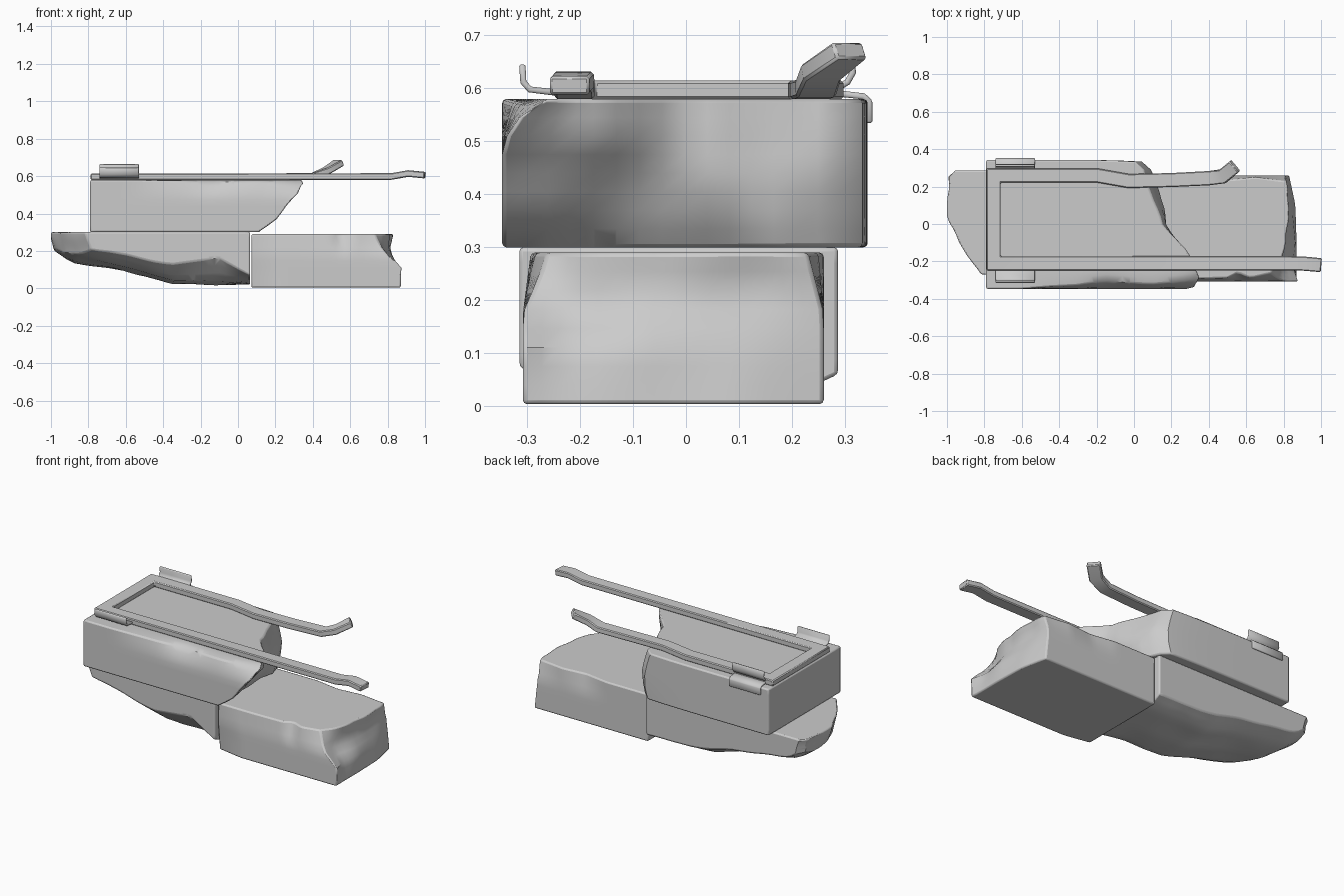
import bpy, bmesh, math
from mathutils import Vector, noise

if "Cube" in bpy.data.objects:
    bpy.data.objects.remove(bpy.data.objects["Cube"])


def lerp(xs, vs, t):
    """Piecewise linear lookup."""
    if t <= xs[0]:
        return vs[0]
    for a, b, p, q in zip(xs, xs[1:], vs, vs[1:]):
        if t <= b:
            return p + (q - p) * (t - a) / (b - a)
    return vs[-1]


def table(ys, zs, rows, y, z):
    """Lookup in a small 2D table, one row per y."""
    return lerp(ys, [lerp(zs, r, z) for r in rows], y)


def rough(p, amp, freq=7):
    return amp * noise.noise(Vector(p) * freq)


def finish(name, bm, bevel, segs=2, solid=0):
    bmesh.ops.recalc_face_normals(bm, faces=bm.faces)
    me = bpy.data.meshes.new(name)
    bm.to_mesh(me)
    bm.free()
    ob = bpy.data.objects.new(name, me)
    bpy.context.collection.objects.link(ob)
    if solid:
        m = ob.modifiers.new("thickness", 'SOLIDIFY')
        m.thickness, m.offset = solid, 0
    m = ob.modifiers.new("soft_edges", 'BEVEL')
    m.width, m.segments, m.limit_method = bevel, segs, 'ANGLE'
    m.angle_limit = math.radians(45)
    bpy.ops.object.select_all(action='DESELECT')
    ob.select_set(True)
    bpy.context.view_layer.objects.active = ob
    bpy.ops.object.shade_smooth_by_angle(angle=math.radians(35))
    return ob


def stone(name, shape, n=(28, 16, 8)):
    """Gridded box whose 0..1 coordinates are placed by the shape function."""
    bm = bmesh.new()
    verts = {}

    def vert(key):
        if key not in verts:
            verts[key] = bm.verts.new(shape(*[k / m for k, m in zip(key, n)]))
        return verts[key]

    for ax in range(3):
        b, c = (ax + 1) % 3, (ax + 2) % 3
        for side in (0, n[ax]):
            for i in range(n[b]):
                for j in range(n[c]):
                    quad = []
                    for di, dj in ((0, 0), (1, 0), (1, 1), (0, 1)):
                        key = [0, 0, 0]
                        key[ax], key[b], key[c] = side, i + di, j + dj
                        quad.append(vert(tuple(key)))
                    bm.faces.new(quad)
    return finish(name, bm, 0.008)


# Upper slab: slanted broken right end, chipped front top edge
def upper(u, v, w):
    y, z = -0.347 + 0.69 * v, 0.30 + 0.28 * w
    end = table([-.35, -.17, 0, .17, .30, .345], [.30, .36, .44, .51, .58],
                [[.11, .20, .26, .33, .35], [.09, .15, .22, .29, .31],
                 [.10, .14, .17, .17, .15], [.11, .13, .14, .12, .09],
                 [.07, .09, .09, .07, .05], [.02, .04, .04, .02, 0]], y, z)
    x = -0.79 + (end + 0.79) * u
    x += u ** 8 * rough((0, y, z), 0.02)
    chip = lerp([-.6, -.45, -.3, -.15, 0, .1, .25, .35],
                [0, .012, .02, .045, .03, .025, .04, .06], x)
    top = max(0, (w - 0.7) / 0.3)
    y += chip * top * max(0, 1 - v * 4)
    if v == 0 and w == 1:
        z -= chip * 0.3
    y -= 0.02 * u ** 6 * max(0, v - 0.5)
    return x, y, z


# Lower left slab: underside broken away towards the left
def lower_left(u, v, w):
    y0 = -0.27 - 0.045 * u
    y = y0 + (0.287 - y0) * v
    left = lerp([-.27, -.09, -.02, .03, .26, .29],
                [-.82, -.95, -.975, -1, -1, -.95], y)
    x = left + (0.065 - left) * u
    xs = [-1, -.9, -.7, -.5, -.35, -.1, .065]
    low = table([-.31, -.19, 0, .2, .287], xs,
                [[.24, .23, .22, .18, .15, .16, .07],
                 [.23, .19, .14, .09, .04, .04, .025],
                 [.21, .15, .11, .07, .02, .02, .02],
                 [.20, .14, .115, .07, .03, .02, .02],
                 [.22, .17, .15, .12, .08, .06, .06]], y, x)
    low += rough((x, y, 0), 0.016, 5) * (1 - u ** 4)
    z = low + (0.30 - low) * w
    x += (1 - u) ** 10 * (0.03 * (1 - w) + rough((0, y, z), 0.02))
    return max(x, -1), y, z


# Lower right slab: scooped right end, nicked top edges
def lower_right(u, v, w):
    y, z = -0.308 + 0.568 * v, 0.004 + 0.286 * w
    end = table([-.31, -.22, -.1, .1, .26], [0, .12, .17, .22, .29],
                [[.87, .877, .81, .77, .73], [.87, .85, .79, .78, .77],
                 [.87, .86, .82, .805, .82], [.865, .845, .83, .815, .83],
                 [.83, .82, .81, .80, .81]], y, z)
    x = 0.072 + (end - 0.072) * u
    x += u ** 10 * w * rough((3, y, z), 0.02)
    top = max(0, (w - 0.6) / 0.4)
    y += top * max(0, 1 - v * 5) * lerp(
        [.07, .3, .5, .55, .62, .75], [.015, .015, .02, .05, .02, .05], x)
    y -= top * max(0, v * 5 - 4) * lerp([.35, .5, .65, .8],
                                        [0, .025, .01, .03], x)
    # Broken lower left edge of the front face
    y += max(0, 1 - v * 8) * max(0, 1 - u * 5) * 0.03 * (1 - w)
    return x, y, z


stone("upper_slab", upper)
stone("lower_left_slab", lower_left)
stone("lower_right_slab", lower_right)


# Bent flat bar lying on the upper slab: one mitred U-shaped sweep
def bar(name, pts, width, height):
    pts = [Vector(p) for p in pts]
    bm = bmesh.new()
    rings = []
    for i, p in enumerate(pts):
        a = (p - pts[i - 1]).normalized() if i else None
        b = (pts[i + 1] - p).normalized() if i < len(pts) - 1 else None
        a, b = a or b, b or a
        t = (a + b).normalized()
        side = Vector((-t.y, t.x, 0)).normalized()
        up = t.cross(side)
        stretch = 1 / max(0.5, t.dot(a))
        rings.append([bm.verts.new(p + side * sx * width / 2 * stretch + up * sz * height / 2)
                      for sx, sz in ((-1, -1), (1, -1), (1, 1), (-1, 1))])
    for r, s in zip(rings, rings[1:]):
        for k in range(4):
            bm.faces.new((r[k], r[(k + 1) % 4], s[(k + 1) % 4], s[k]))
    bm.faces.new(rings[0])
    bm.faces.new(rings[-1])
    return finish(name, bm, 0.005, 1)


bar("bent_bar_frame",
    [(1.0, -.22, .605), (.91, -.212, .614), (.82, -.21, .598), (-.75, -.21, .597),
     (-.75, .26, .597), (-.2, .26, .597), (-.03, .23, .597), (.2, .235, .597),
     (.40, .245, .60), (.475, .255, .63), (.54, .31, .672)], 0.075, 0.035)


# Thin bent plates beside the bar
def clip(name, profile):
    bm = bmesh.new()
    cols = [[bm.verts.new((x, y, z)) for y, z in profile] for x in (-.74, -.53)]
    for i in range(len(profile) - 1):
        bm.faces.new((cols[0][i], cols[0][i + 1], cols[1][i + 1], cols[1][i]))
    return finish(name, bm, 0.003, 1, solid=0.012)


clip("front_clip", [(-.245, .592), (-.295, .598), (-.307, .612), (-.309, .645)])
clip("back_upper_clip", [(.285, .60), (.305, .612), (.315, .63), (.312, .664)])
clip("back_hanging_clip", [(.29, .59), (.335, .585), (.346, .575), (.346, .535)])
